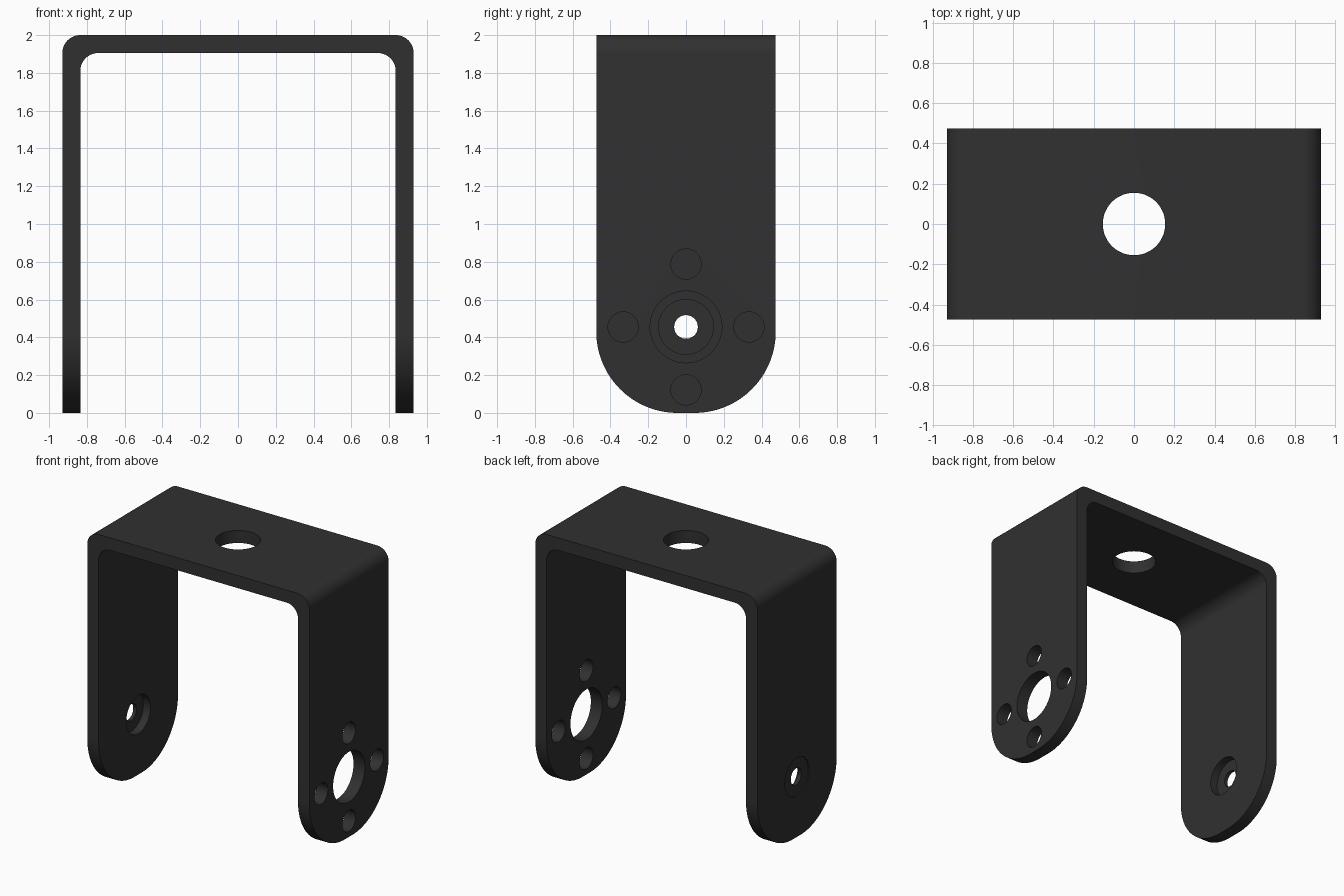
import bpy, bmesh
from math import sin, cos, pi, radians
from mathutils import Matrix, Vector

if "Cube" in bpy.data.objects:
    bpy.data.objects.remove(bpy.data.objects["Cube"])

W, D, H, T = 0.93, 0.475, 2.0, 0.095   # half width, half depth, height, sheet thickness
PIVOT = 0.455                          # height of the pivot axis


def arc(cx, cz, r, a0, a1, n=16):
    return [(cx + r * cos(radians(a0 + (a1 - a0) * i / n)),
             cz + r * sin(radians(a0 + (a1 - a0) * i / n))) for i in range(n + 1)]


def prism(name, pts, axis, half):
    """Extrude a closed (horizontal, z) profile both ways along x or y."""
    bm = bmesh.new()
    place = (lambda u, v, w: (u, w, v)) if axis == 'y' else (lambda u, v, w: (w, u, v))
    face = bm.faces.new([bm.verts.new(place(u, v, -half)) for u, v in pts])
    ext = bmesh.ops.extrude_face_region(bm, geom=[face])
    move = Vector(place(0, 0, 2 * half))
    for v in ext['geom']:
        if isinstance(v, bmesh.types.BMVert):
            v.co += move
    bmesh.ops.recalc_face_normals(bm, faces=bm.faces)
    mesh = bpy.data.meshes.new(name)
    bm.to_mesh(mesh)
    bm.free()
    ob = bpy.data.objects.new(name, mesh)
    bpy.context.collection.objects.link(ob)
    return ob


def cylinder(r, length, loc, along_x=True):
    bm = bmesh.new()
    m = Matrix.Translation(loc) @ (Matrix.Rotation(pi / 2, 4, 'Y') if along_x else Matrix())
    bmesh.ops.create_cone(bm, cap_ends=True, segments=64, radius1=r, radius2=r,
                          depth=length, matrix=m)
    mesh = bpy.data.meshes.new("hole_cutter")
    bm.to_mesh(mesh)
    bm.free()
    ob = bpy.data.objects.new("hole_cutter", mesh)
    bpy.context.collection.objects.link(ob)
    return ob


def boolean(target, cutter, op='DIFFERENCE'):
    cutter.hide_render = True
    mod = target.modifiers.new("cut", 'BOOLEAN')
    mod.operation, mod.object, mod.solver = op, cutter, 'EXACT'
    bpy.context.view_layer.objects.active = target
    bpy.ops.object.modifier_apply(modifier=mod.name)
    bpy.data.objects.remove(cutter)


# Bent sheet: U profile with rounded outer and inner corners
R = 0.095
xi, zi = W - T, H - T
profile = ([(W, 0)] + arc(W - R, H - R, R, 0, 90) + arc(-W + R, H - R, R, 90, 180) +
           [(-W, 0), (-xi, 0)] + arc(-xi + R, zi - R, R, 180, 90) +
           arc(xi - R, zi - R, R, 90, 0) + [(xi, 0)])
bracket = prism("u_bracket", profile, 'y', D)

# Rounded leg ends
F = 0.43
outline = ([(D, H + 0.2), (-D - 0, H + 0.2)] + arc(-D + F, F, F, 180, 270, 32) +
           arc(D - F, F, F, 270, 360, 32))
boolean(bracket, prism("leg_outline", outline, 'x', 1.2), 'INTERSECT')

# Top mounting hole
boolean(bracket, cylinder(0.155, 0.4, (0, 0, H), False))

# Right leg: large hole with four screw holes around it
boolean(bracket, cylinder(0.19, 0.4, (W, 0, PIVOT)))
for i in range(4):
    a = i * pi / 2
    boolean(bracket, cylinder(0.08, 0.4, (W, 0.333 * cos(a), PIVOT + 0.333 * sin(a))))

# Left leg: pivot hole, deep inner recess and shallow outer recess
boolean(bracket, cylinder(0.0625, 0.4, (-W, 0, PIVOT)))
boolean(bracket, cylinder(0.145, 0.12, (-xi, 0, PIVOT)))
boolean(bracket, cylinder(0.145, 0.016, (-W, 0, PIVOT)))

# Dark finish
mat = bpy.data.materials.new("dark_finish")
mat.diffuse_color = (0.03, 0.03, 0.03, 1)
mat.use_nodes = True
mat.node_tree.nodes["Principled BSDF"].inputs["Base Color"].default_value = mat.diffuse_color
bracket.data.materials.clear()
bracket.data.materials.append(mat)

bpy.ops.object.select_all(action='DESELECT')
bracket.select_set(True)
bpy.context.view_layer.objects.active = bracket
bpy.ops.object.shade_smooth_by_angle(angle=radians(30))
